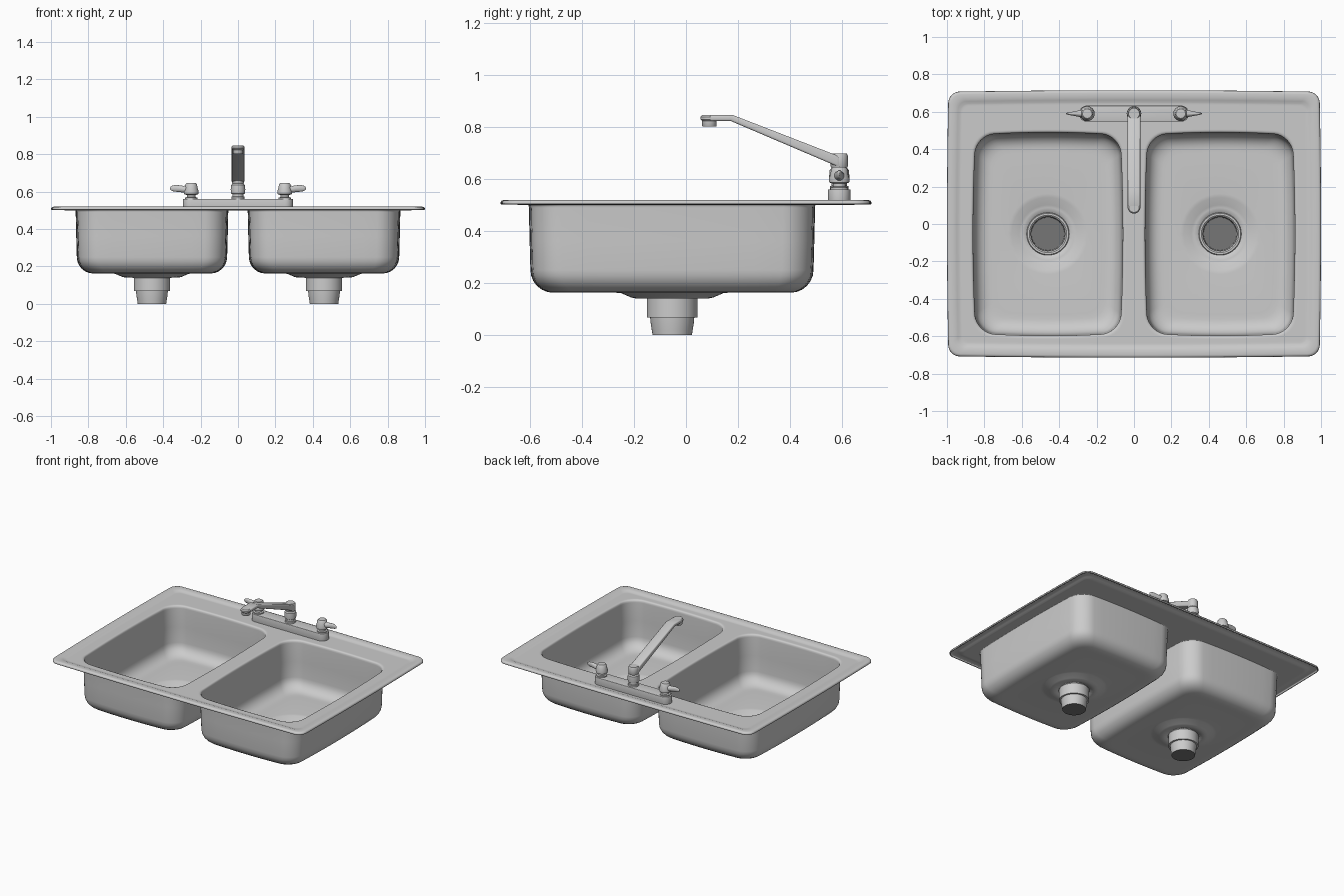
import bpy, bmesh
from math import cos, sin, pi, radians
from mathutils import Vector

if "Cube" in bpy.data.objects:
    bpy.data.objects.remove(bpy.data.objects["Cube"])


def material(name, grey):
    m = bpy.data.materials.new(name)
    m.use_nodes = True
    colour = (grey, grey, grey, 1)
    m.diffuse_color = colour
    m.node_tree.nodes["Principled BSDF"].inputs["Base Color"].default_value = colour
    return m


STEEL = material("steel grey", 0.6)
DARK = material("dark drain grey", 0.18)


def finish(bm, name, mats=(STEEL,), angle=35):
    me = bpy.data.meshes.new(name)
    bm.to_mesh(me)
    bm.free()
    ob = bpy.data.objects.new(name, me)
    bpy.context.collection.objects.link(ob)
    for m in mats:
        me.materials.append(m)
    bpy.ops.object.select_all(action='DESELECT')
    ob.select_set(True)
    bpy.context.view_layer.objects.active = ob
    bpy.ops.object.shade_smooth_by_angle(angle=radians(angle))
    return ob


def bridge(bm, a, b):
    n = len(a)
    for i in range(n):
        bm.faces.new((a[i], a[(i + 1) % n], b[(i + 1) % n], b[i]))


def loft(bm, rings):
    loops = [[bm.verts.new(p) for p in ring] for ring in rings]
    for a, b in zip(loops, loops[1:]):
        bridge(bm, a, b)
    return loops


def rounded_rect(cx, cy, hx, hy, r, z, bulge=0.0, arc=8, side=8):
    """Rounded rectangle with slightly bowed sides."""
    pts = []
    signs = [(1, 1), (-1, 1), (-1, -1), (1, -1)]
    for k, (sx, sy) in enumerate(signs):
        for i in range(arc + 1):
            a = k * pi / 2 + i / arc * pi / 2
            pts.append(Vector((sx * (hx - r) + r * cos(a), sy * (hy - r) + r * sin(a), z)))
        nx, ny = signs[(k + 1) % 4]
        a = (k + 1) * pi / 2
        end = Vector((nx * (hx - r) + r * cos(a), ny * (hy - r) + r * sin(a), z))
        start = pts[-1]
        pts += [start.lerp(end, i / side) for i in range(1, side)]
    return [Vector((cx + p.x - bulge * p.x / hx * (p.y / hy) ** 2,
                    cy + p.y - bulge * p.y / hy * (p.x / hx) ** 2, z)) for p in pts]


def lathe(name, profile, x, y, steps=40, mats=(STEEL,), rule=None):
    bm = bmesh.new()
    loft(bm, [[(x + r * cos(2 * pi * i / steps), y + r * sin(2 * pi * i / steps), z)
               for i in range(steps)] for r, z in profile])
    bmesh.ops.remove_doubles(bm, verts=bm.verts, dist=1e-5)
    bmesh.ops.recalc_face_normals(bm, faces=bm.faces)
    if rule:
        for f in bm.faces:
            f.material_index = int(rule(f))
    return finish(bm, name, mats)


def prism(name, outline, offset, bevel, segments=3):
    """Closed outline pushed along an offset, with rounded edges."""
    bm = bmesh.new()
    loops = loft(bm, [outline, [Vector(p) + Vector(offset) for p in outline]])
    for loop in loops:
        bm.faces.new(loop)
    bmesh.ops.recalc_face_normals(bm, faces=bm.faces)
    edges = [e for e in bm.edges if e.calc_face_angle() > 0.6]
    bmesh.ops.bevel(bm, geom=edges, offset=bevel, segments=segments,
                    profile=0.5, affect='EDGES', clamp_overlap=True)
    return finish(bm, name)


DECK = 0.508
DRAIN_Y = -0.053
BASIN_X = 0.46

# Sink shell: raised rim, flat deck and two bowls in one sheet
bm = bmesh.new()
rim = [(0, 0.503), (0.001, 0.511), (0.006, 0.517), (0.014, 0.519), (0.04, 0.518),
       (0.052, 0.514), (0.064, 0.509), (0.072, DECK), (0.08, DECK)]
loops = loft(bm, [rounded_rect(0, 0, 1 - d, 0.715 - d, 0.06 - d * 0.3, z, 0.008)
                  for d, z in rim])
borders = [loops[-1]]
for side in (-1, 1):
    bowl = [(-0.018, DECK), (-0.012, DECK), (-0.005, 0.506), (-0.001, 0.5),
            (0, 0.49), (0.003, 0.36), (0.006, 0.25)]
    bowl += [(0.006 + 0.08 * (1 - cos(t * pi / 12)), 0.25 - 0.08 * sin(t * pi / 12))
             for t in range(1, 7)]
    bowl.append((0.11, 0.17))
    rings = [rounded_rect(side * BASIN_X, -0.054, 0.4 - d, 0.543 - d,
                          max(0.105 - d * 0.3, 0.05), z, 0.014) for d, z in bowl]
    # floor blends into the round drain recess
    centre = Vector((side * BASIN_X, DRAIN_Y, 0))
    for r, z in [(0.215, 0.17), (0.195, 0.168), (0.155, 0.151), (0.14, 0.148), (0.1, 0.147)]:
        ring = []
        for p in rings[0]:
            d = (Vector((p.x, p.y, 0)) - centre).normalized() * r
            ring.append(centre + d + Vector((0, 0, z)))
        rings.append(ring)
    borders.append(loft(bm, rings)[0])
edges = [bm.edges.get((b[i], b[(i + 1) % len(b)])) for b in borders for i in range(len(b))]
bmesh.ops.triangle_fill(bm, edges=edges, use_beauty=True)
bmesh.ops.recalc_face_normals(bm, faces=bm.faces)
if sum(f.normal.z * f.calc_area() for f in bm.faces) < 0:
    bmesh.ops.reverse_faces(bm, faces=bm.faces)
shell = finish(bm, "sink_shell", angle=45)
mod = shell.modifiers.new("sheet thickness", 'SOLIDIFY')
mod.thickness = 0.008
mod.offset = -1

# Drains with dark strainer and dark pipe end
drain = [(0, 0.075), (0.088, 0.075), (0.09, 0.14), (0.093, 0.149), (0.1, 0.154),
         (0.11, 0.154), (0.114, 0.148), (0.114, 0.142), (0.097, 0.142), (0.097, 0.067),
         (0.085, 0.067), (0.083, 0.045), (0.079, 0.02), (0.076, 0), (0, 0)]
for side, label in ((-1, "right"), (1, "left")):
    lathe(label + "_drain", drain, side * BASIN_X, DRAIN_Y, mats=(STEEL, DARK),
          rule=lambda f: (f.calc_center_median().xy
                          - Vector((side * BASIN_X, DRAIN_Y))).length < 0.07)

# Faucet base plate
TAP_Y = 0.59
prism("faucet_base", rounded_rect(0, TAP_Y, 0.294, 0.043, 0.0425, 0.504), (0, 0, 0.056), 0.006)

# Faucet column
lathe("faucet_column", [(0, 0.55), (0.035, 0.55), (0.035, 0.572), (0.029, 0.574), (0.029, 0.586),
                        (0.037, 0.59), (0.039, 0.61), (0.037, 0.634), (0.03, 0.642), (0.033, 0.648),
                        (0.033, 0.69), (0.029, 0.697), (0, 0.697)], 0, TAP_Y)

# Spout arm, rounded tip and aerator
arm = [(0.59, 0.687), (0.18, 0.846), (0.09, 0.846), (0.09, 0.823), (0.172, 0.823), (0.59, 0.645)]
prism("spout_arm", [Vector((-0.034, y, z)) for y, z in arm], (0.068, 0, 0), 0.007)
lathe("spout_tip", [(0, 0.823), (0.028, 0.823), (0.034, 0.829), (0.034, 0.839),
                    (0.028, 0.846), (0, 0.846)], 0, 0.09)
lathe("aerator", [(0, 0.802), (0.026, 0.802), (0.028, 0.805), (0.028, 0.83), (0, 0.83)], 0, 0.09)

# Handles: turned hub and a flat paddle lever pointing outward
hub = [(0, 0.55), (0.034, 0.55), (0.034, 0.567), (0.024, 0.57), (0.024, 0.582), (0.038, 0.586),
       (0.04, 0.6), (0.034, 0.618), (0.031, 0.638), (0.025, 0.645), (0, 0.647)]
lever = [(0.0, 0.612, 0.022, 0.026), (0.04, 0.612, 0.018, 0.018), (0.06, 0.615, 0.014, 0.018),
         (0.08, 0.617, 0.01, 0.018), (0.1, 0.617, 0.007, 0.015), (0.111, 0.617, 0.004, 0.008),
         (0.114, 0.617, 0.001, 0.002)]
for side, label in ((-1, "right"), (1, "left")):
    x = side * 0.25
    lathe(label + "_handle_hub", hub, x, TAP_Y, 24)
    bm = bmesh.new()
    loops = loft(bm, [[(x + side * d, TAP_Y + w * cos(i * pi / 8), z + h * sin(i * pi / 8))
                       for i in range(16)] for d, z, w, h in lever])
    for end in (loops[0], loops[-1]):
        bm.faces.new(end)
    bmesh.ops.recalc_face_normals(bm, faces=bm.faces)
    finish(bm, label + "_handle_lever", angle=50)
